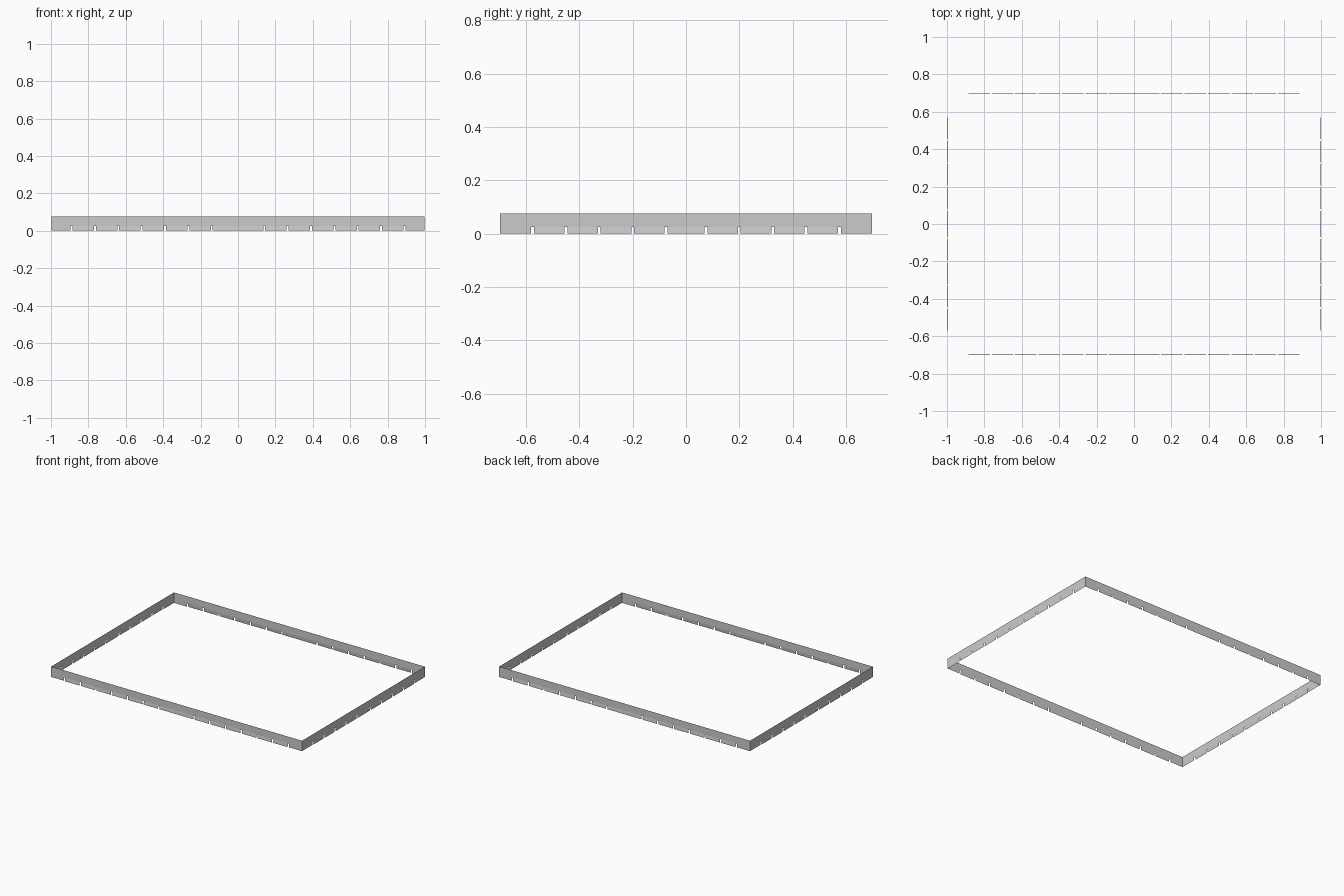
import bpy, bmesh
from mathutils import Vector

if "Cube" in bpy.data.objects:
    bpy.data.objects.remove(bpy.data.objects["Cube"])

HX, HY, H = 0.997, 0.697, 0.075   # wall half sizes and height
SLOT_W, SLOT_H, LIP = 0.010, 0.025, 0.003


def wall(name, origin, along, out, half, slots):
    """Thin sheet wall with notches in its lower edge and tabs bent outward."""
    bm = bmesh.new()
    origin, along, out = Vector(origin), Vector(along), Vector(out)

    def quad(a, b, z0, z1, o0=0.0, o1=0.0):
        pts = [(a, z0, o0), (b, z0, o0), (b, z1, o1), (a, z1, o1)]
        bm.faces.new([bm.verts.new(origin + along * s + out * o + Vector((0, 0, z)))
                      for s, z, o in pts])

    marks = sorted([-s for s in slots] + slots)
    # upper band
    cuts = [-half] + [m + d * SLOT_W / 2 for m in marks for d in (-1, 1)] + [half]
    for a, b in zip(cuts, cuts[1:]):
        quad(a, b, SLOT_H, H)
    # lower tabs: flat at the corners, leaning outward between the notches
    tabs = list(zip(cuts[0::2], cuts[1::2]))
    for i, (a, b) in enumerate(tabs):
        lip = 0.0 if i in (0, len(tabs) - 1) else LIP
        quad(a, b, 0, SLOT_H, lip, 0.0)

    bmesh.ops.remove_doubles(bm, verts=bm.verts, dist=1e-5)
    me = bpy.data.meshes.new(name)
    bm.to_mesh(me)
    bm.free()
    bpy.context.collection.objects.link(bpy.data.objects.new(name, me))


long_slots = [0.14 + 0.125 * i for i in range(7)]
short_slots = [0.075 + 0.125 * i for i in range(5)]

# four sides of the frame
wall("front_wall", (0, -HY, 0), (1, 0, 0), (0, -1, 0), HX, long_slots)
wall("back_wall", (0, HY, 0), (-1, 0, 0), (0, 1, 0), HX, long_slots)
wall("right_wall", (HX, 0, 0), (0, 1, 0), (1, 0, 0), HY, short_slots)
wall("left_wall", (-HX, 0, 0), (0, -1, 0), (-1, 0, 0), HY, short_slots)
